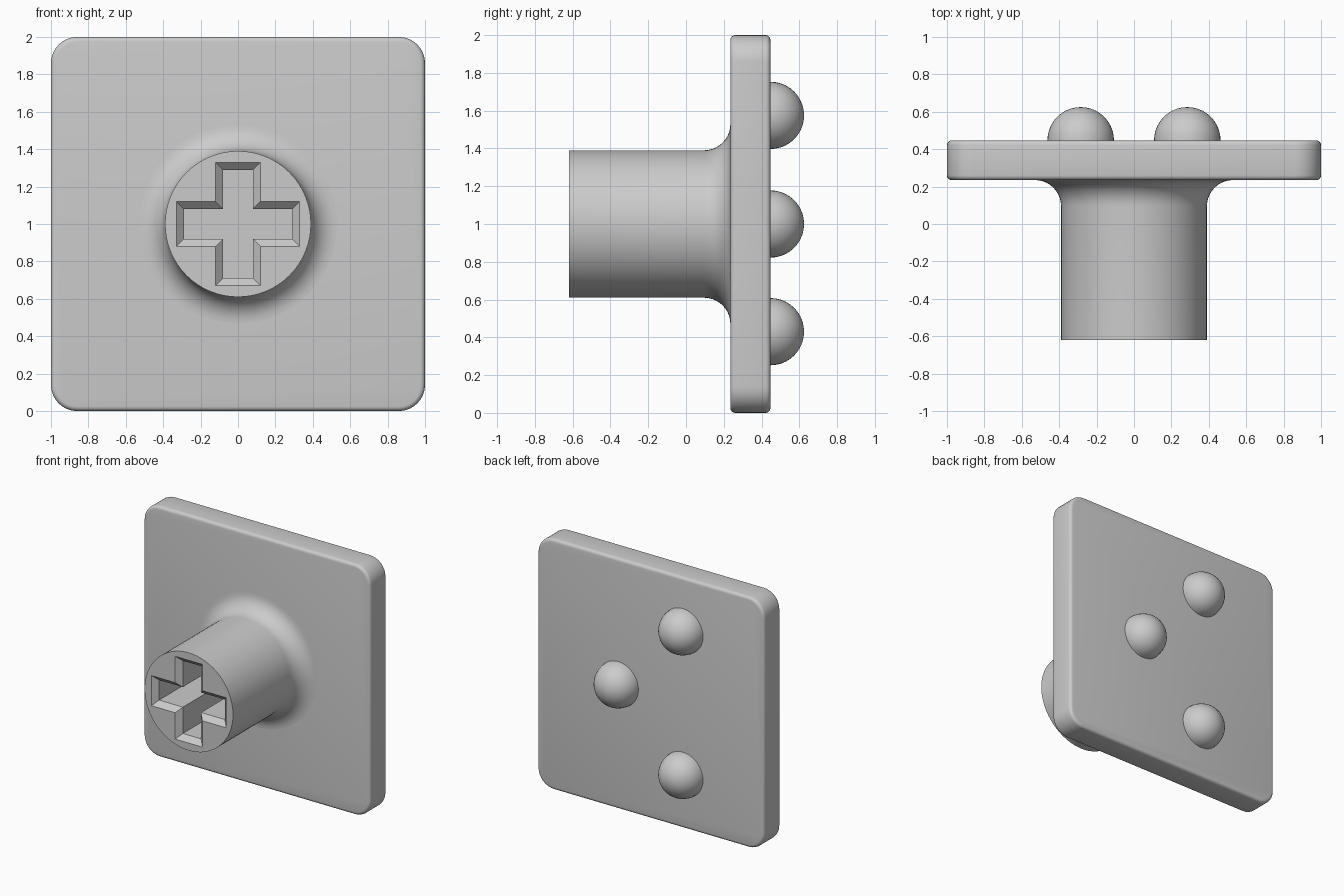
import bpy, bmesh, math
from mathutils import Matrix

if "Cube" in bpy.data.objects:
    bpy.data.objects.remove(bpy.data.objects["Cube"])

grey = bpy.data.materials.new("plain grey")
grey.use_nodes = True
COLOR = (0.6, 0.6, 0.6, 1)
grey.diffuse_color = COLOR
grey.node_tree.nodes["Principled BSDF"].inputs["Base Color"].default_value = COLOR

FRONT, PLATE_FRONT, PLATE_BACK = -0.62, 0.235, 0.447
CENTRE_Z = 1.0


def make_object(name, bm):
    bmesh.ops.recalc_face_normals(bm, faces=bm.faces)
    mesh = bpy.data.meshes.new(name)
    bm.to_mesh(mesh)
    bm.free()
    mesh.materials.append(grey)
    obj = bpy.data.objects.new(name, mesh)
    bpy.context.collection.objects.link(obj)
    return obj


def smooth(obj, degrees=35):
    bpy.ops.object.select_all(action='DESELECT')
    obj.select_set(True)
    bpy.context.view_layer.objects.active = obj
    bpy.ops.object.shade_smooth_by_angle(angle=math.radians(degrees))


def loft(name, rings):
    """Skin closed rings of points and cap both ends."""
    bm = bmesh.new()
    loops = [[bm.verts.new(p) for p in ring] for ring in rings]
    n = len(loops[0])
    for a, b in zip(loops, loops[1:]):
        for i in range(n):
            j = (i + 1) % n
            bm.faces.new((a[i], a[j], b[j], b[i]))
    bm.faces.new(loops[0])
    bm.faces.new(loops[-1])
    return make_object(name, bm)


def circle(radius, y, n=64):
    angles = [2 * math.pi * i / n for i in range(n)]
    return [(radius * math.cos(a), y, CENTRE_Z + radius * math.sin(a)) for a in angles]


def cross(inset, y):
    arm, half = 0.33 - inset, 0.12 - inset
    quarter = [(arm, -half), (arm, half), (half, half)]
    points = []
    for _ in range(4):
        points += quarter
        quarter = [(-z, x) for x, z in quarter]
    return [(x, y, CENTRE_Z + z) for x, z in points]


# Rounded square back plate
bm = bmesh.new()
bmesh.ops.create_cube(bm, size=1)
bmesh.ops.scale(bm, vec=(2, PLATE_BACK - PLATE_FRONT, 2), verts=bm.verts)
bmesh.ops.translate(bm, vec=(0, (PLATE_FRONT + PLATE_BACK) / 2, CENTRE_Z), verts=bm.verts)
corners = [e for e in bm.edges if abs(e.verts[0].co.y - e.verts[1].co.y) > 0.1]
bmesh.ops.bevel(bm, geom=corners, offset=0.14, segments=8, profile=0.5, affect='EDGES')
rims = [e for e in bm.edges if abs(e.verts[0].co.y - e.verts[1].co.y) < 0.01]
bmesh.ops.bevel(bm, geom=rims, offset=0.025, segments=4, profile=0.5, affect='EDGES')
smooth(make_object("back_plate", bm))

# Round stem flaring into the plate
RADIUS, FILLET = 0.39, 0.14
profile = [(RADIUS, FRONT)]
for i in range(11):
    a = math.pi / 2 * i / 10
    profile.append((RADIUS + FILLET * (1 - math.cos(a)),
                    PLATE_FRONT - FILLET * (1 - math.sin(a))))
profile.append((RADIUS + FILLET, PLATE_FRONT + 0.02))
stem = loft("stem", [circle(r, y) for r, y in profile])

# Chamfered cross socket cut deep into the stem
cutter = loft("socket_cutter", [cross(-0.04, FRONT - 0.04), cross(0.04, FRONT + 0.04),
                                cross(0.04, 0.2)])
cutter.hide_render = True
cut = stem.modifiers.new("socket", 'BOOLEAN')
cut.operation, cut.solver, cut.object = 'DIFFERENCE', 'EXACT', cutter
bpy.ops.object.select_all(action='DESELECT')
stem.select_set(True)
bpy.context.view_layer.objects.active = stem
bpy.ops.object.modifier_apply(modifier=cut.name)
bpy.data.objects.remove(cutter)
smooth(stem)

# Three half-round bumps on the back
BUMPS = {"upper_bump": (-0.285, 1.575), "middle_bump": (0.285, 1.0), "lower_bump": (-0.285, 0.43)}
for name, (x, z) in BUMPS.items():
    bm = bmesh.new()
    bmesh.ops.create_uvsphere(bm, u_segments=40, v_segments=20, radius=0.178)
    below = [v for v in bm.verts if v.co.z < -0.01]
    bmesh.ops.delete(bm, geom=below, context='VERTS')
    turn = Matrix.Translation((x, PLATE_BACK, z)) @ Matrix.Rotation(-math.pi / 2, 4, 'X')
    bmesh.ops.transform(bm, matrix=turn, verts=bm.verts)
    bmesh.ops.holes_fill(bm, edges=[e for e in bm.edges if e.is_boundary])
    smooth(make_object(name, bm))
